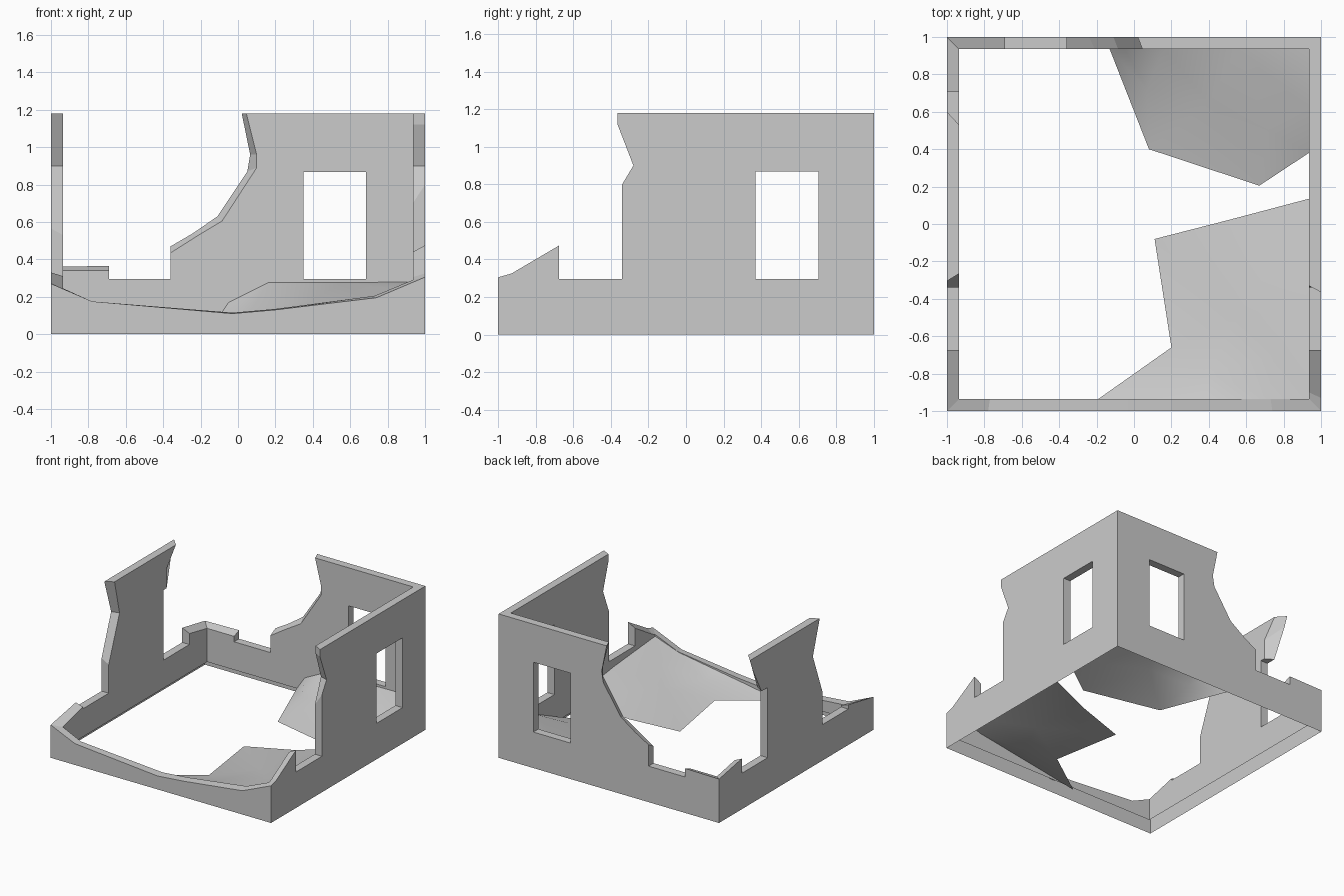
import bpy, bmesh
from mathutils import Vector
from mathutils.geometry import delaunay_2d_cdt

if "Cube" in bpy.data.objects:
    bpy.data.objects.remove(bpy.data.objects["Cube"])

T = 0.935     # inner wall face
BASE = 0.065  # inner faces stop a little above the ground

# Broken wall outlines, left to right: (outer u, outer z, inner u, inner z)
FRONT = [(-1, .27, -T, .245), (-.78, .175, -.77, .17), (-.03, .11, -.03, .115),
         (.2, .13, .2, .135), (.74, .195, .73, .205), (1, .305, T, .29)]
RIGHT = [(-1, .305, -T, .29), (-.93, .325, -.9, .305), (-.675, .475, -.675, .44),
         (-.675, .295), (-.34, .295), (-.34, .8, -.34, .7), (-.28, .9, -.26, .9),
         (-.365, 1.12, -.33, 1.12), (-.365, 1.18, -.33, 1.18), (1, 1.18, T, 1.18)]
BACK = [(-1, .36, -T, .34), (-.69, .365, -.69, .34), (-.69, .295), (-.36, .295),
        (-.36, .47, -.36, .435), (-.24, .54, -.21, .53), (-.11, .63, -.085, .605),
        (.05, .87, .1, .89), (.065, .96, .1, .96), (.02, 1.18, .045, 1.18),
        (1, 1.18, T, 1.18)]
LEFT = [(-1, .27, -T, .245), (-.675, .33, -.675, .31), (-.675, .295), (-.34, .295),
        (-.34, .565, -.34, .53), (-.216, .9, -.2, .9), (-.305, 1.18, -.265, 1.18),
        (.6, 1.18, .53, 1.18), (.57, 1.1, .41, 1.03), (.45, .87, .41, .87),
        (.37, .87), (.37, .295), (.705, .295), (.705, .415, .705, .385),
        (1, .36, T, .34)]


def make_object(name, bm):
    bmesh.ops.recalc_face_normals(bm, faces=bm.faces[:])
    mesh = bpy.data.meshes.new(name)
    bm.to_mesh(mesh)
    bm.free()
    ob = bpy.data.objects.new(name, mesh)
    bpy.context.collection.objects.link(ob)
    return ob


def add_wall(bm, outline, place):
    """Outer and inner faces joined by the broken top and the base."""
    rows = [p if len(p) == 4 else p * 2 for p in outline]
    rows = [(-1, 0, -T, BASE)] + rows + [(1, 0, T, BASE)]
    outer = [bm.verts.new(place(u, z, 1)) for u, z, _, _ in rows]
    inner = [bm.verts.new(place(u, z, T)) for _, _, u, z in rows]
    bm.faces.new(outer)
    bm.faces.new(inner[::-1])
    n = len(rows)
    for i in list(range(1, n - 2)) + [n - 1]:  # ends stay open, welded at the corners
        j = (i + 1) % n
        bm.faces.new((outer[i], inner[i], inner[j], outer[j]))


def cut_window(target, lo, hi):
    bm = bmesh.new()
    bmesh.ops.create_cube(bm, size=1)
    for v in bm.verts:
        v.co = [a + (c + .5) * (b - a) for a, b, c in zip(lo, hi, v.co)]
    tool = make_object("window_cutter", bm)
    tool.hide_render = True
    mod = target.modifiers.new("window", 'BOOLEAN')
    mod.operation = 'DIFFERENCE'
    mod.solver = 'EXACT'
    mod.object = tool
    bpy.context.view_layer.objects.active = target
    bpy.ops.object.modifier_apply(modifier=mod.name)
    bpy.data.objects.remove(tool)


def floor_piece(name, rim, inside):
    """Thin sagging sheet triangulated over its rim and inner points."""
    pts = rim + inside
    edges = [(i, (i + 1) % len(rim)) for i in range(len(rim))]
    tris = delaunay_2d_cdt([Vector(p[:2]) for p in pts], edges,
                           [list(range(len(rim)))], 1, 1e-5)
    bm = bmesh.new()
    verts = [bm.verts.new((c.x, c.y, pts[src[0]][2])) for c, src in zip(tris[0], tris[3])]
    for t in tris[2]:
        bm.faces.new([verts[i] for i in t]).smooth = True
    return make_object(name, bm)


# Four ruined walls as one closed shell
bm = bmesh.new()
add_wall(bm, FRONT, lambda u, z, d: (u, -d, z))
add_wall(bm, BACK, lambda u, z, d: (u, d, z))
add_wall(bm, RIGHT, lambda u, z, d: (d, u, z))
add_wall(bm, LEFT, lambda u, z, d: (-d, u, z))
bmesh.ops.remove_doubles(bm, verts=bm.verts[:], dist=1e-4)
walls = make_object("ruined_walls", bm)

# Window openings in the two surviving walls
cut_window(walls, (.35, .85, .295), (.685, 1.1, .868))
cut_window(walls, (.85, .37, .295), (1.1, .705, .868))

# The walls are hollow underneath
bm = bmesh.new()
bm.from_mesh(walls.data)
under = [f for f in bm.faces if all(v.co.z < BASE + .01 for v in f.verts)]
bmesh.ops.delete(bm, geom=under, context='FACES')
bm.to_mesh(walls.data)
bm.free()

# Collapsed floor remnants
floor_piece("front_floor_remnant",
            [(-.19, -T, .05), (.2, -.66, .05), (.11, -.08, .04), (.5, .02, .075),
             (T, .135, .16), (T, -.4, .23), (T, -T, .275), (.72, -T, .2),
             (.38, -T, .145), (.1, -T, .1)],
            [(.55, -.5, .125), (.4, -.8, .11), (.75, -.2, .15), (.75, -.7, .19)])
floor_piece("back_floor_remnant",
            [(-.13, T, .05), (.08, .4, .05), (.67, .205, .09), (T, .38, .12),
             (T, .62, .23), (T, T, .28), (.55, T, .275), (.16, T, .275), (-.05, T, .17)],
            [(.07, .72, .13), (.4, .65, .18), (.72, .5, .17)])
